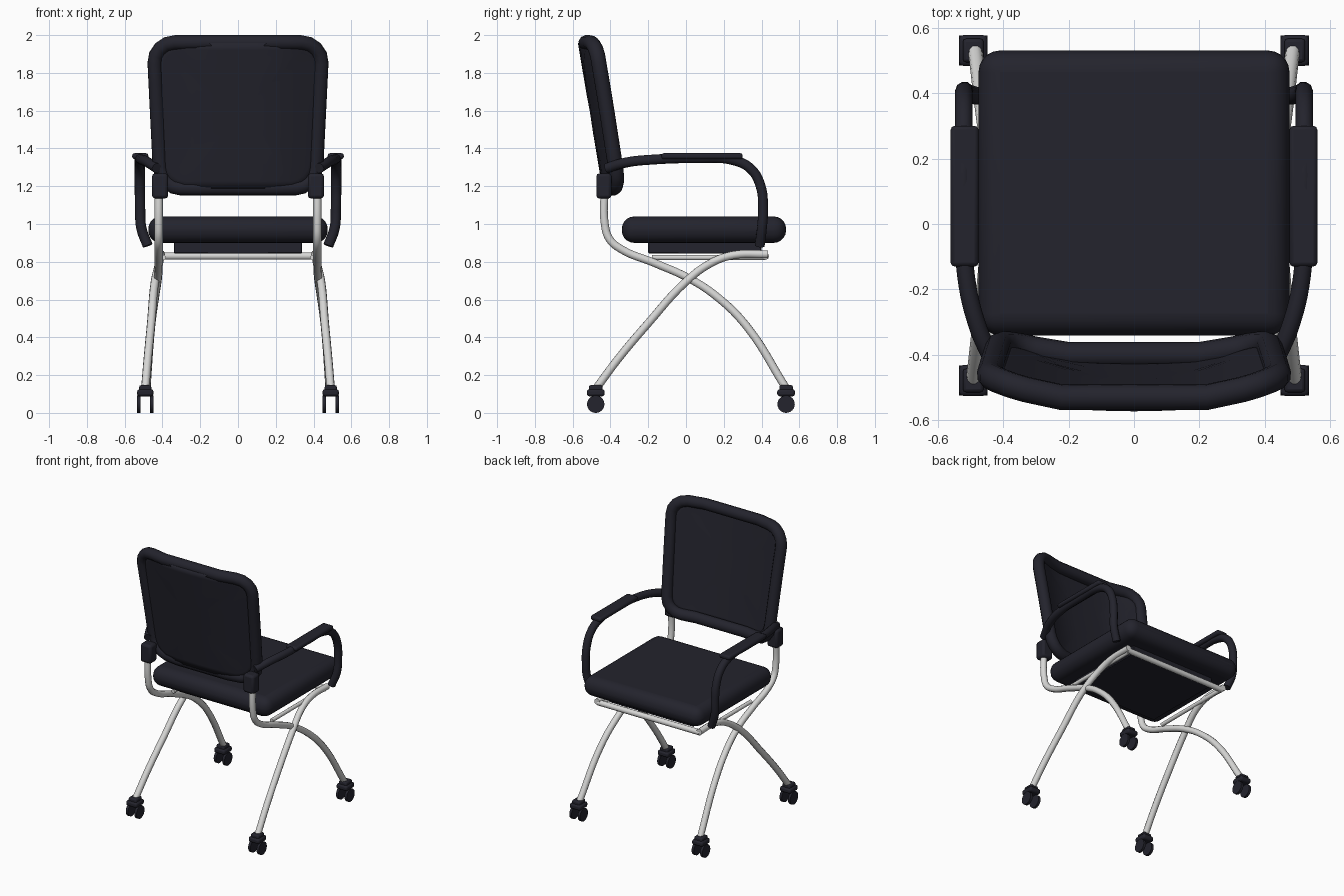
import bpy, bmesh, math
from mathutils import Vector

cube = bpy.data.objects.get("Cube")
if cube:
    bpy.data.objects.remove(cube, do_unlink=True)


def material(name, color, rough):
    m = bpy.data.materials.new(name)
    m.use_nodes = True
    m.diffuse_color = color
    bsdf = m.node_tree.nodes["Principled BSDF"]
    bsdf.inputs["Base Color"].default_value = color
    bsdf.inputs["Roughness"].default_value = rough
    return m


DARK = material("dark navy fabric", (0.017, 0.017, 0.026, 1), 0.7)
METAL = material("light grey metal", (0.68, 0.68, 0.67, 1), 0.5)


def select(ob):
    bpy.ops.object.select_all(action='DESELECT')
    ob.select_set(True)
    bpy.context.view_layer.objects.active = ob


def finish(ob, name, mat, angle=40):
    ob.name = name
    ob.data.materials.clear()
    ob.data.materials.append(mat)
    select(ob)
    bpy.ops.object.shade_smooth_by_angle(angle=math.radians(angle))
    return ob


def box(name, lo, hi, mat, bevel, segments=2):
    lo, hi = Vector(lo), Vector(hi)
    bpy.ops.mesh.primitive_cube_add(size=1, location=(lo + hi) / 2)
    ob = bpy.context.object
    ob.scale = hi - lo
    bpy.ops.object.transform_apply(location=False, rotation=False, scale=True)
    mod = ob.modifiers.new("Bevel", 'BEVEL')
    mod.width, mod.segments = bevel, segments
    return finish(ob, name, mat)


def tube(name, points, radius, mat, smooth=True, cyclic=False):
    cu = bpy.data.curves.new(name, 'CURVE')
    cu.dimensions = '3D'
    cu.bevel_depth, cu.bevel_resolution = radius, 3
    cu.use_fill_caps = True
    cu.resolution_u = 6
    sp = cu.splines.new('BEZIER' if smooth else 'POLY')
    pts = sp.bezier_points if smooth else sp.points
    pts.add(len(points) - 1)
    for p, co in zip(pts, points):
        if smooth:
            p.co = co
            p.handle_left_type = p.handle_right_type = 'AUTO'
        else:
            p.co = (*co, 1)
    sp.use_cyclic_u = cyclic
    ob = bpy.data.objects.new(name, cu)
    bpy.context.collection.objects.link(ob)
    select(ob)
    bpy.ops.object.convert(target='MESH')
    return finish(bpy.context.object, name, mat, 50)


# Backrest: one rounded outline shared by the rim tube and the mesh panel
Z0, Z1, CORNER = 1.19, 1.96, 0.11


def back_outline():
    zc, hz, hx = (Z0 + Z1) / 2, (Z1 - Z0) / 2, 0.425
    arcs = []
    for k, (sx, sz) in enumerate([(1, 1), (-1, 1), (-1, -1), (1, -1)]):
        for i in range(5):
            a = math.pi / 2 * (k + i / 4)
            arcs.append((sx * (hx - CORNER) + CORNER * math.cos(a),
                         zc + sz * (hz - CORNER) + CORNER * math.sin(a)))
    pts = []
    for i, (x, z) in enumerate(arcs):
        pts.append((x, z))
        if i % 5 == 4:
            nx, nz = arcs[(i + 1) % len(arcs)]
            pts += [(x + (nx - x) * t / 6, z + (nz - z) * t / 6) for t in range(1, 6)]
    # widen towards the top
    return [(x * (0.96 + 0.09 * (z - Z0) / (Z1 - Z0)), z) for x, z in pts]


def back_y(x, z):
    wing = max(0, min(1, (abs(x) - 0.24) / 0.19))
    return -0.40 - 0.168 * (z - Z0) + 0.05 * wing


outline = back_outline()
tube("backrest_rim", [(x, back_y(x, z), z) for x, z in outline], 0.04, DARK,
     smooth=False, cyclic=True)

bm = bmesh.new()
zc = (Z0 + Z1) / 2
rings = []
for s in (1, 0.9, 0.75, 0.5, 0.25):
    ring = []
    for ox, oz in outline:
        x, z = ox * s, zc + (oz - zc) * s
        bulge = 0.033 * max(0, 1 - (x / 0.42) ** 2)
        ring.append(bm.verts.new((x, back_y(x, z) - bulge, z)))
    rings.append(ring)
n = len(outline)
for a, b in zip(rings, rings[1:]):
    for i in range(n):
        j = (i + 1) % n
        bm.faces.new((a[i], a[j], b[j], b[i]))
bm.faces.new(rings[-1])
bmesh.ops.recalc_face_normals(bm, faces=bm.faces)
me = bpy.data.meshes.new("backrest_panel")
bm.to_mesh(me)
bm.free()
panel = bpy.data.objects.new("backrest_panel", me)
bpy.context.collection.objects.link(panel)
mod = panel.modifiers.new("Solidify", 'SOLIDIFY')
mod.thickness, mod.offset = 0.02, 0
finish(panel, "backrest_panel", DARK)

# Seat cushion and the pan beneath it
box("seat_cushion", (-0.475, -0.34, 0.9), (0.475, 0.53, 1.04), DARK, 0.066, 5)
box("seat_pan", (-0.34, -0.2, 0.843), (0.34, 0.4, 0.91), DARK, 0.005, 1)
tube("front_crossbar", [(-0.41, 0.42, 0.83), (0.41, 0.42, 0.83)], 0.02, METAL, False)


def caster(side, s, end, y):
    x = s * 0.491
    box(f"{side}_{end}_caster_stem", (x - 0.032, y - 0.036, 0.1),
        (x + 0.032, y + 0.036, 0.147), DARK, 0.01)
    box(f"{side}_{end}_caster_housing", (x - 0.043, y - 0.047, 0.088),
        (x + 0.043, y + 0.047, 0.125), DARK, 0.012)
    for tag, dx in (("inner", -s), ("outer", s)):
        bpy.ops.mesh.primitive_cylinder_add(
            vertices=24, radius=0.046, depth=0.018,
            location=(x + dx * 0.034, y, 0.046), rotation=(0, math.pi / 2, 0))
        finish(bpy.context.object, f"{side}_{end}_{tag}_wheel", DARK)


# Everything that repeats on both sides
for side, s in (("left", 1), ("right", -1)):
    def mirrored(points):
        return [(s * x, y, z) for x, y, z in points]

    def side_box(name, lo, hi, bevel):
        xs = sorted((s * lo[0], s * hi[0]))
        box(f"{side}_{name}", (xs[0], *lo[1:]), (xs[1], *hi[1:]), DARK, bevel)

    # Back upright sweeping down to the front caster
    tube(f"{side}_upright_leg", mirrored([
        (0.42, -0.43, 1.2), (0.42, -0.43, 1.0), (0.42, -0.405, 0.92),
        (0.42, -0.34, 0.865), (0.42, -0.17, 0.795), (0.425, 0.02, 0.71),
        (0.44, 0.17, 0.61), (0.46, 0.32, 0.46), (0.485, 0.53, 0.13)]), 0.022, METAL)
    # Seat support running down to the rear caster
    tube(f"{side}_support_leg", mirrored([
        (0.41, 0.435, 0.84), (0.41, 0.25, 0.835), (0.418, 0.13, 0.792),
        (0.44, 0.0, 0.695), (0.46, -0.2, 0.475), (0.478, -0.36, 0.285),
        (0.491, -0.475, 0.13)]), 0.022, METAL)
    tube(f"{side}_seat_rail", mirrored([(0.395, -0.18, 0.822), (0.395, 0.42, 0.822)]),
         0.014, METAL, False)
    # Armrest loop, pad and the sleeve joining it to the upright
    tube(f"{side}_armrest", mirrored([
        (0.43, -0.42, 1.295), (0.475, -0.32, 1.325), (0.513, -0.16, 1.342),
        (0.52, 0.05, 1.348), (0.52, 0.25, 1.338), (0.52, 0.345, 1.29),
        (0.52, 0.395, 1.2), (0.518, 0.408, 1.08), (0.512, 0.402, 0.98),
        (0.478, 0.39, 0.885)]), 0.027, DARK)
    side_box("arm_pad", (0.475, -0.13, 1.343), (0.56, 0.3, 1.375), 0.012)
    side_box("back_sleeve", (0.37, -0.475, 1.135), (0.455, -0.395, 1.268), 0.016)
    caster(side, s, "front", 0.53)
    caster(side, s, "rear", -0.478)
